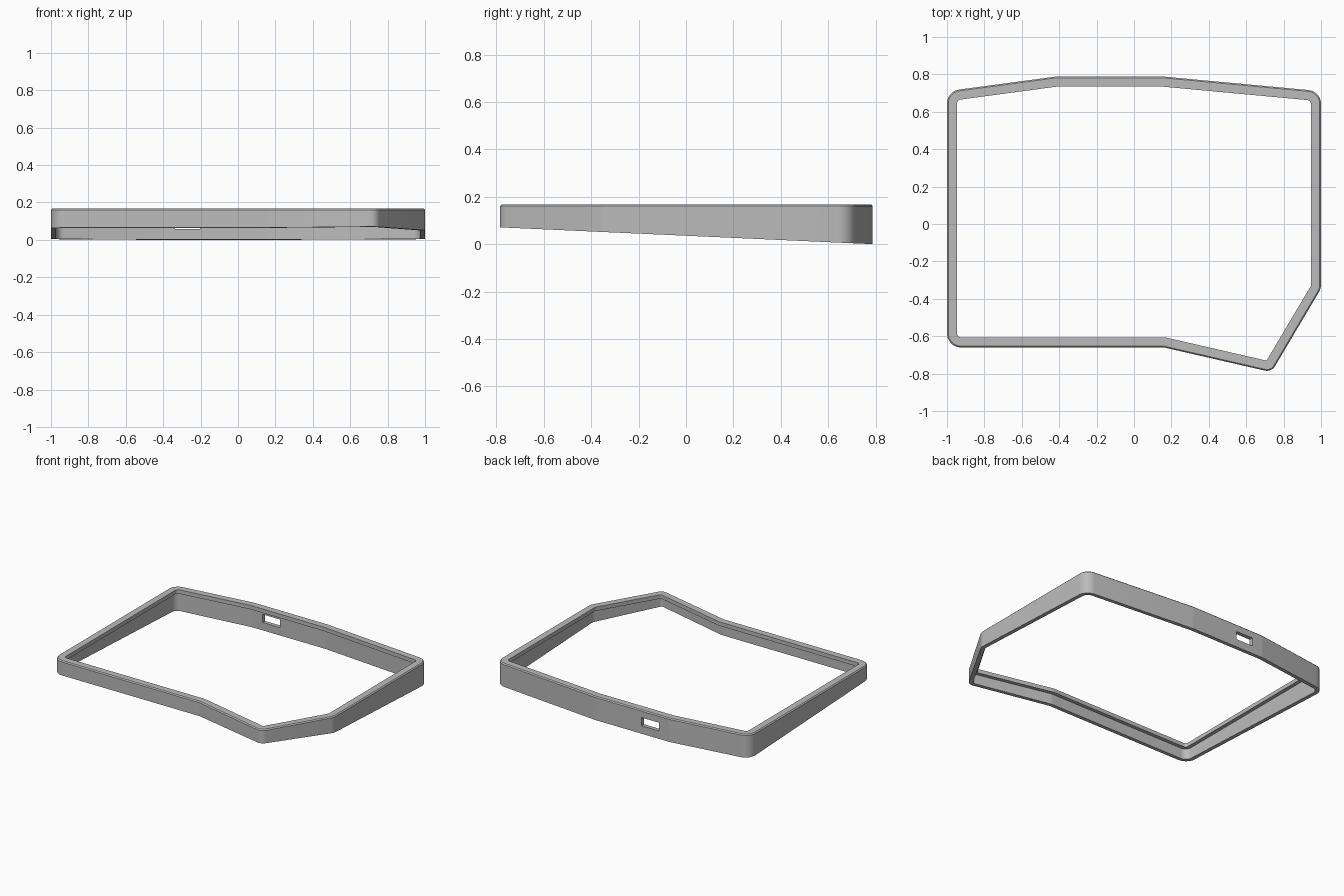
import bpy, bmesh
from math import radians, tan
from mathutils import Vector

if "Cube" in bpy.data.objects:
    bpy.data.objects.remove(bpy.data.objects["Cube"], do_unlink=True)

TOP, LIP_Z = 0.168, 0.14
WALL, LIP, CHAMFER = 0.028, 0.054, 0.007
ARC_STEPS = 8

# Outline corners, counter-clockwise: x, y, rounding radius
CORNERS = [(-1, -0.66, 0.075), (0.16, -0.66, 0.06), (0.735, -0.792, 0.05),
           (1, -0.345, 0.08), (1, 0.71, 0.075), (0.16, 0.788, 0.1),
           (-0.42, 0.788, 0.1), (-1, 0.71, 0.075)]


def outline(inset):
    """Rounded outline moved inwards by the inset, same point count every time."""
    points = []
    for i, (x, y, radius) in enumerate(CORNERS):
        here = Vector((x, y))
        before = Vector(CORNERS[i - 1][:2])
        after = Vector(CORNERS[(i + 1) % len(CORNERS)][:2])
        a, b = (here - before).normalized(), (after - here).normalized()
        na, nb = Vector((-a.y, a.x)), Vector((-b.y, b.x))
        corner = here + (na + nb) * inset / (1 + na.dot(nb))
        convex = a.x * b.y - a.y * b.x > 0
        r = max(radius - inset, 0.012) if convex else radius + inset
        reach = r * tan(a.angle(b) / 2)
        side = 1 if convex else -1
        centre = corner - a * reach + na * r * side
        turn = a.angle_signed(b)
        for k in range(ARC_STEPS + 1):
            t = k / ARC_STEPS
            spoke = na.to_3d() * -r * side
            angle = -turn * t
            spoke.rotate(Vector((0, 0, 1)).rotation_difference(Vector((0, 0, 1))))
            spoke = rotate_flat(spoke, angle)
            points.append(centre + spoke)
    return points


def rotate_flat(v, angle):
    from math import sin, cos
    return Vector((v.x * cos(angle) - v.y * sin(angle),
                   v.x * sin(angle) + v.y * cos(angle)))


def make_object(name, bm):
    bmesh.ops.recalc_face_normals(bm, faces=bm.faces)
    mesh = bpy.data.meshes.new(name)
    bm.to_mesh(mesh)
    bm.free()
    obj = bpy.data.objects.new(name, mesh)
    bpy.context.collection.objects.link(obj)
    return obj


# Wall section swept round the outline; None follows the sloping underside
section = [(0, None), (0, TOP - CHAMFER), (CHAMFER, TOP), (LIP, TOP),
           (LIP, LIP_Z), (WALL, LIP_Z), (WALL, None)]
bm = bmesh.new()
rings = []
for inset, z in section:
    rings.append([bm.verts.new((p.x, p.y, 0.0355 - 0.045 * p.y if z is None else z))
                  for p in outline(inset)])
for i, ring in enumerate(rings):
    other = rings[(i + 1) % len(rings)]
    for j in range(len(ring)):
        k = (j + 1) % len(ring)
        bm.faces.new((ring[j], ring[k], other[k], other[j]))
frame = make_object("case_frame", bm)

# Cable opening through the back wall
bm = bmesh.new()
bmesh.ops.create_cube(bm, size=1)
bmesh.ops.scale(bm, vec=(0.135, 0.2, 0.058), verts=bm.verts)
bmesh.ops.translate(bm, vec=(-0.27, 0.78, 0.086), verts=bm.verts)
cutter = make_object("port_cutter", bm)
cutter.hide_render = True
cut = frame.modifiers.new("port_opening", "BOOLEAN")
cut.operation, cut.object, cut.solver = "DIFFERENCE", cutter, "EXACT"

bpy.ops.object.select_all(action="DESELECT")
bpy.context.view_layer.objects.active = frame
frame.select_set(True)
bpy.ops.object.modifier_apply(modifier=cut.name)
bpy.data.objects.remove(cutter, do_unlink=True)

# Plain grey plastic
grey = bpy.data.materials.new("plain_grey")
grey.use_nodes = True
colour = (0.5, 0.5, 0.5, 1)
grey.diffuse_color = colour
grey.node_tree.nodes["Principled BSDF"].inputs["Base Color"].default_value = colour
frame.data.materials.clear()
frame.data.materials.append(grey)

bpy.ops.object.shade_smooth_by_angle(angle=radians(30))
